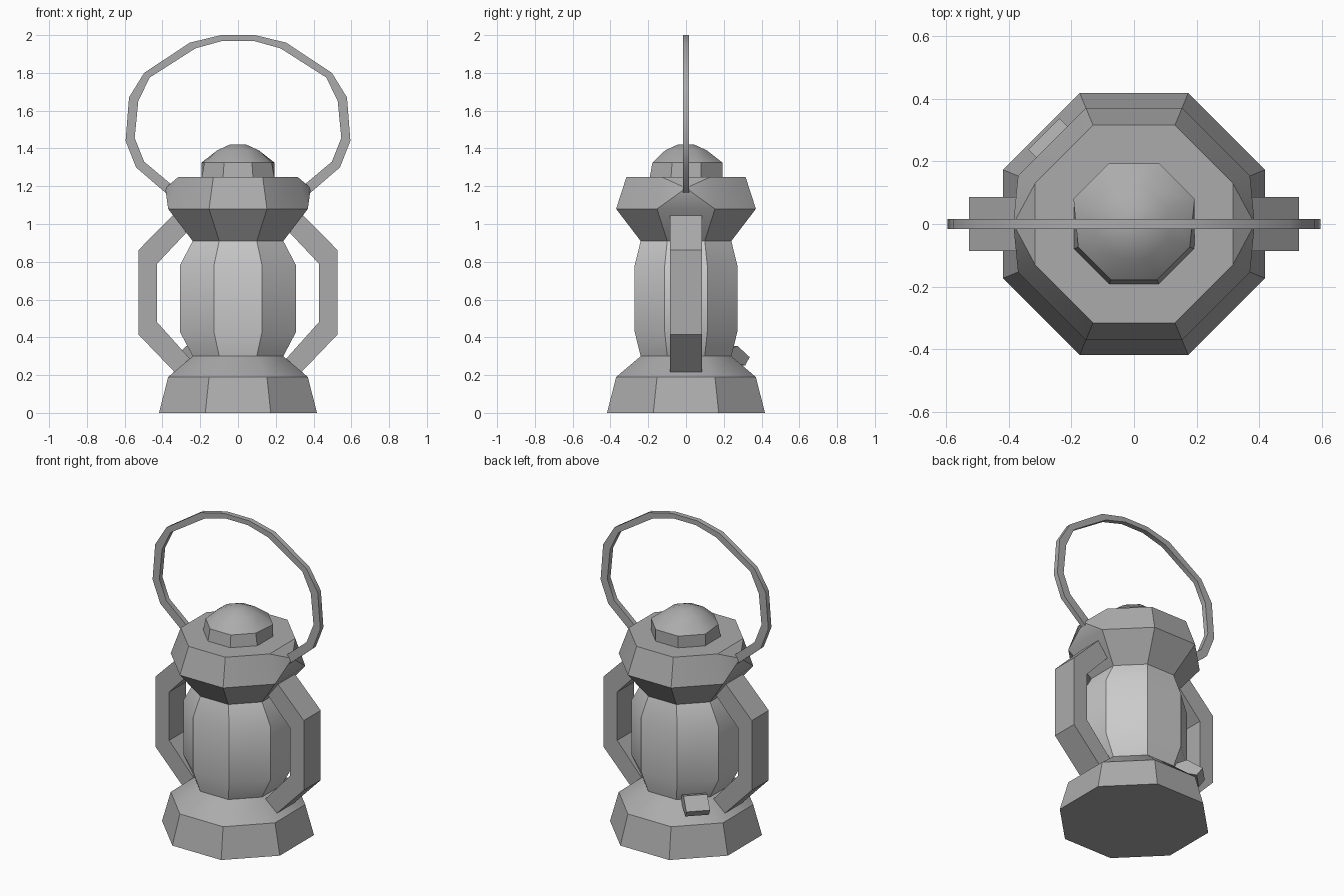
import bpy, bmesh, math
from mathutils import Vector

if "Cube" in bpy.data.objects:
    bpy.data.objects.remove(bpy.data.objects["Cube"])

metal = bpy.data.materials.new("dark_metal")
metal.diffuse_color = (.41, .41, .41, 1)
metal.use_nodes = True
metal.node_tree.nodes["Principled BSDF"].inputs["Base Color"].default_value = metal.diffuse_color
pale = bpy.data.materials.new("pale_glass")
pale.diffuse_color = (.8, .8, .8, 1)
pale.use_nodes = True
pale.node_tree.nodes["Principled BSDF"].inputs["Base Color"].default_value = pale.diffuse_color


def finish(name, bm, mat=metal):
    """Make the object; soft edges shade smooth, steep ones stay crisp."""
    bmesh.ops.recalc_face_normals(bm, faces=bm.faces)
    me = bpy.data.meshes.new(name)
    bm.to_mesh(me)
    bm.free()
    me.materials.append(mat)
    ob = bpy.data.objects.new(name, me)
    bpy.context.collection.objects.link(ob)
    bpy.ops.object.select_all(action='DESELECT')
    ob.select_set(True)
    bpy.context.view_layer.objects.active = ob
    bpy.ops.object.shade_smooth_by_angle(angle=math.radians(32))
    return ob


def octagon_lathe(profile):
    """Stack of octagon rings; each row is x apothem, y apothem, z."""
    bm = bmesh.new()
    k = 1 / math.cos(math.pi / 8)
    rings = []
    for ax, ay, z in profile:
        rings.append([bm.verts.new((ax * k * math.cos((i + 0.5) * math.pi / 4),
                                    ay * k * math.sin((i + 0.5) * math.pi / 4), z))
                      for i in range(8)])
    for a, b in zip(rings, rings[1:]):
        for i in range(8):
            j = (i + 1) % 8
            bm.faces.new((a[i], a[j], b[j], b[i]))
    bm.faces.new(rings[0])
    bm.faces.new(rings[-1])
    return bm, rings


def strip(name, outer, inner, half, across=Vector((0, 1, 0)), along=Vector((1, 0, 0))):
    """Flat bar between two outlines, extruded to both sides."""
    bm = bmesh.new()
    up = Vector((0, 0, 1))
    rows = []
    for o, i in zip(outer, inner):
        rows.append([bm.verts.new(along * p[0] + up * p[1] + across * s)
                     for p, s in ((o, -half), (o, half), (i, half), (i, -half))])
    for a, b in zip(rows, rows[1:]):
        for n in range(4):
            m = (n + 1) % 4
            bm.faces.new((a[n], a[m], b[m], b[n]))
    bm.faces.new(rows[0])
    bm.faces.new(rows[-1])
    return finish(name, bm)


# Base and lamp glass
finish("base", octagon_lathe([(.418, .418, 0), (.37, .37, .19), (.24, .24, .30)])[0])
finish("glass", octagon_lathe([(.24, .24, .30), (.308, .272, .43),
                               (.308, .272, .78), (.24, .24, .91)])[0], pale)

# Cap, with its side faces pulled out to carry the bail
bm, _ = octagon_lathe([(.24, .24, .91), (.37, .37, 1.08), (.315, .315, 1.25)])
sides = [f for f in bm.faces if abs(f.calc_center_median().x) > .33
         and abs(f.calc_center_median().y) < .01]
for v in bmesh.ops.poke(bm, faces=sides)["verts"]:
    v.co = (math.copysign(.385, v.co.x), 0, 1.19)
finish("cap", bm)

# Rounded top, with a straight wall around its rear half
bm, rings = octagon_lathe([(.193, .193, 1.24), (.178, .178, 1.325),
                           (.11, .11, 1.39), (.04, .04, 1.422)])
for v in rings[1][:4]:
    v.co.x *= .193 / .178
    v.co.y *= .193 / .178
finish("dome", bm)

# Side tubes
for s, side in ((-1, "left"), (1, "right")):
    strip(side + "_tube",
          [(s * x, z) for x, z in ((.30, 1.09), (.527, .862), (.527, .415), (.335, .215))],
          [(s * x, z) for x, z in ((.24, .99), (.428, .79), (.428, .48), (.24, .27))], .086)

# Wire bail
outer = [(-.36, 1.145), (-.54, 1.30), (-.595, 1.44), (-.577, 1.67), (-.497, 1.80), (-.255, 1.96), (-.09, 2.0)]
inner = [(-.33, 1.19), (-.497, 1.33), (-.547, 1.455), (-.528, 1.65), (-.468, 1.775), (-.225, 1.93), (-.08, 1.97)]
mirrored = lambda pts: pts + [(-x, z) for x, z in reversed(pts)]
strip("bail", mirrored(outer), mirrored(inner), .016)

# Wick knob on the rear left slope of the base
d = math.sqrt(.5)
strip("wick_knob", [(.24, .33), (.315, .355), (.407, .295)], [(.24, .28), (.29, .27), (.372, .25)],
      .07, Vector((d, d, 0)), Vector((-d, d, 0)))
